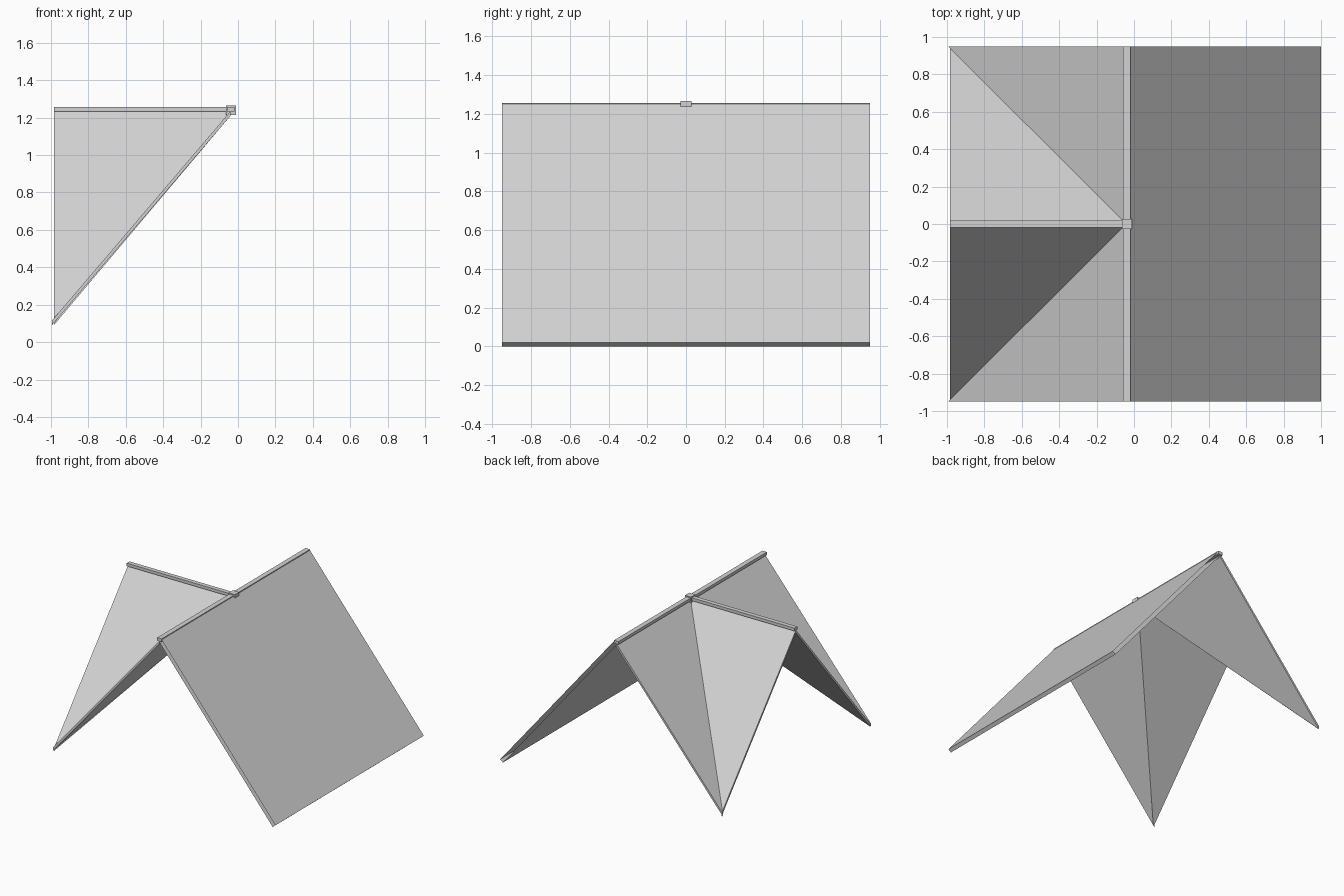
import bpy
import bmesh
from mathutils import Vector

cube = bpy.data.objects.get("Cube")
if cube:
    bpy.data.objects.remove(cube)

# Single roof colour
grey = bpy.data.materials.new("roof_grey")
grey.use_nodes = True
colour = (0.65, 0.65, 0.65, 1)
grey.diffuse_color = colour
grey.node_tree.nodes["Principled BSDF"].inputs["Base Color"].default_value = colour

HALF = 0.95          # half length of the main ridge
RIDGE_X = -0.04      # ridge line of the main roof
RIDGE_Z = 1.235
GABLE_X = -0.985     # open end of the cross gable
EAVE_Z = 0.115


def finish(name, bm):
    mesh = bpy.data.meshes.new(name)
    bm.to_mesh(mesh)
    bm.free()
    mesh.materials.append(grey)
    obj = bpy.data.objects.new(name, mesh)
    bpy.context.collection.objects.link(obj)
    return obj


def slab(name, points, offset, closed):
    """Roof sheet: outer skin, inner skin and only the listed edge strips."""
    bm = bmesh.new()
    top = [bm.verts.new(p) for p in points]
    low = [bm.verts.new(Vector(p) + Vector(offset)) for p in points]
    # Orient the outer skin upward, the inner skin downward
    outer = bm.faces.new(top)
    outer.normal_update()
    flip = outer.normal.z < 0
    bm.faces.new(list(reversed(low)))
    for i in closed:
        j = (i + 1) % len(points)
        bm.faces.new((top[j], top[i], low[i], low[j]))
    if flip:
        bmesh.ops.reverse_faces(bm, faces=bm.faces[:])
    return finish(name, bm)


def box(name, centre, size):
    bm = bmesh.new()
    bmesh.ops.create_cube(bm, size=1)
    bmesh.ops.scale(bm, vec=size, verts=bm.verts)
    bmesh.ops.translate(bm, vec=centre, verts=bm.verts)
    return finish(name, bm)


# Long plain slope, with a closed eave and open ends
slab("plain_slope",
     [(-0.02, -HALF, 1.25), (1, -HALF, 0.02), (1, HALF, 0.02), (-0.02, HALF, 1.25)],
     (-0.024, 0, -0.02), [1])

# Opposite slope, split by the cross gable into mirrored triangles
peak = (RIDGE_X, 0, RIDGE_Z)
drop = (0, 0, -0.025)
for side, label in ((-1, "front"), (1, "back")):
    y = side * HALF
    slab(label + "_valley_slope",
         [peak, (RIDGE_X, y, RIDGE_Z), (GABLE_X - 0.01, y, EAVE_Z)], drop, [1])
    slab(label + "_gable_slope",
         [peak, (GABLE_X, 0, RIDGE_Z), (GABLE_X, y, EAVE_Z)], drop, [1])

# Ridge caps and the block where they meet
box("main_ridge_cap", (RIDGE_X, 0, 1.245), (0.04, 2 * HALF, 0.024))
box("gable_ridge_cap", ((GABLE_X + RIDGE_X) / 2, 0, 1.245),
    (RIDGE_X - GABLE_X, 0.036, 0.024))
box("ridge_block", (RIDGE_X + 0.003, 0, 1.24), (0.055, 0.055, 0.052))
